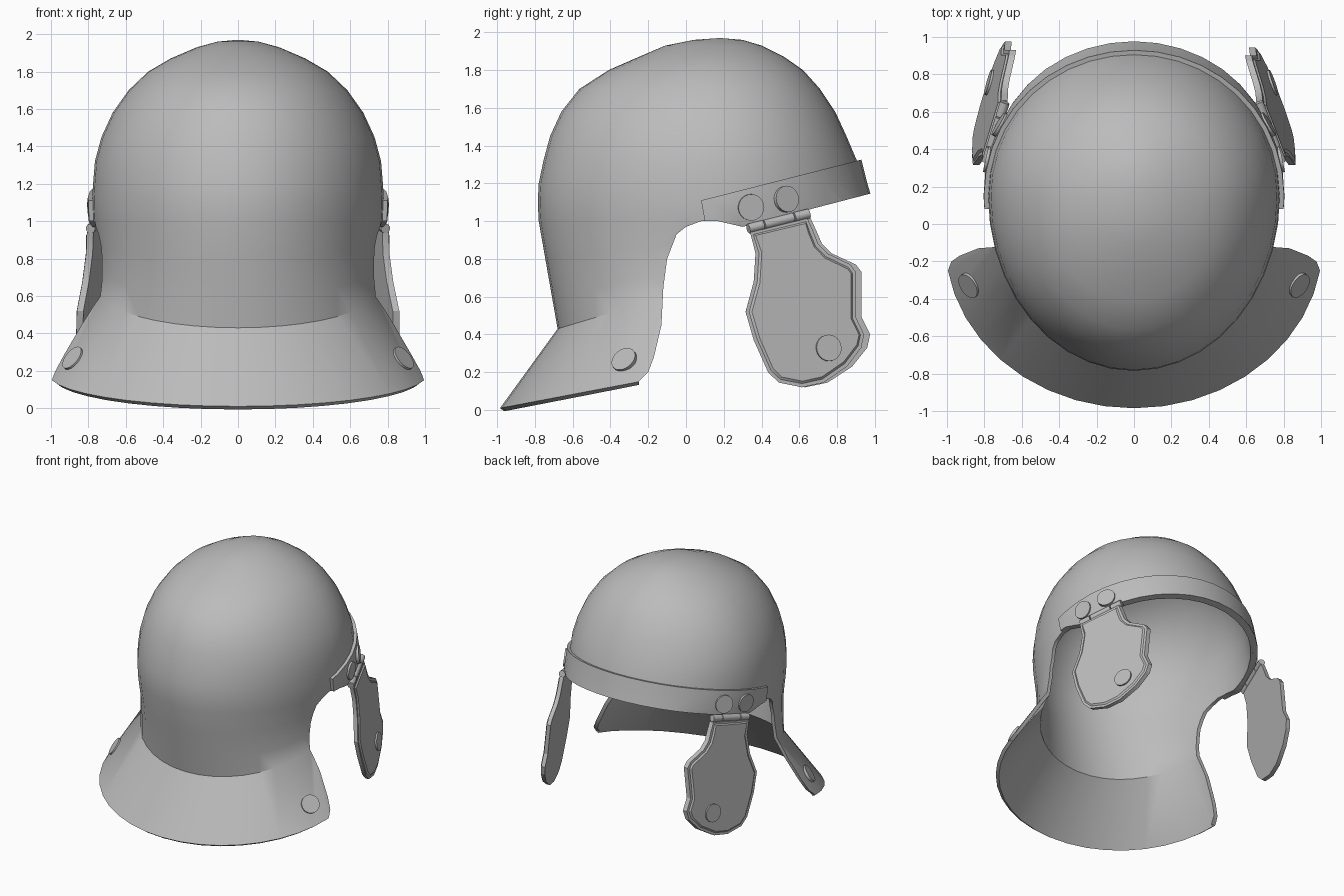
import bpy, bmesh, math
from mathutils import Vector
from mathutils.bvhtree import BVHTree

cube = bpy.data.objects.get("Cube")
if cube:
    bpy.data.objects.remove(cube, do_unlink=True)

STEEL = (0.5, 0.5, 0.5, 1)
steel = bpy.data.materials.new("grey_steel")
steel.use_nodes = True
steel.diffuse_color = STEEL
steel.node_tree.nodes["Principled BSDF"].inputs["Base Color"].default_value = STEEL


def finish(name, bm):
    bmesh.ops.recalc_face_normals(bm, faces=bm.faces)
    mesh = bpy.data.meshes.new(name)
    bm.to_mesh(mesh)
    bm.free()
    obj = bpy.data.objects.new(name, mesh)
    bpy.context.collection.objects.link(obj)
    mesh.materials.append(steel)
    return obj


def select(obj):
    bpy.ops.object.select_all(action='DESELECT')
    obj.select_set(True)
    bpy.context.view_layer.objects.active = obj


def smooth(obj, angle=33):
    select(obj)
    bpy.ops.object.shade_smooth_by_angle(angle=math.radians(angle))


# Bowl rings: height at back, back y, front y, widest y, half width, slope
RINGS = [
    (.01, -.985, .6, -.1, 1.01, .19), (.43, -.68, .6, 0, .75, .3),
    (.6, -.71, .75, .05, .745, .2), (.8, -.745, .9, .1, .75, .1),
    (1, -.78, .985, .15, .775, 0), (1.1, -.785, .965, .15, .78, 0),
    (1.2, -.78, .935, .15, .775, 0), (1.32, -.755, .905, .15, .765, 0),
    (1.45, -.72, .85, .15, .73, 0), (1.58, -.66, .79, .15, .67, 0),
    (1.7, -.565, .71, .15, .585, 0), (1.8, -.41, .62, .14, .48, 0),
    (1.87, -.25, .52, .14, .36, 0), (1.93, -.11, .4, .15, .22, 0),
    (1.96, .04, .3, .17, .11, 0),
]
SEG = 40


def extrude(bm, points, x_at, depth):
    """Raise a side outline of (y, z) points along x; returns the far cap."""
    base = bm.faces.new([bm.verts.new((x_at(y, z), y, z)) for y, z in points])
    out = bmesh.ops.extrude_face_region(bm, geom=[base], use_keep_orig=True)["geom"]
    bmesh.ops.translate(bm, vec=(depth, 0, 0),
                        verts=[v for v in out if isinstance(v, bmesh.types.BMVert)])
    return [f for f in out if isinstance(f, bmesh.types.BMFace)][0]


def shell(name, thickness, offset, outline, operation):
    """Loft the bowl, thicken it, then trim it with a side outline."""
    bm = bmesh.new()
    rows = []
    for z, back, front, mid, half, slope in RINGS:
        row = []
        for i in range(SEG):
            a = math.tau * i / SEG
            c = math.cos(a)
            y = mid + c * ((front - mid) if c > 0 else (mid - back))
            row.append(bm.verts.new((half * math.sin(a), y, z + slope * (y - back))))
        rows.append(row)
    top = bm.verts.new((0, .18, 1.97))
    for i in range(SEG):
        j = (i + 1) % SEG
        for low, high in zip(rows, rows[1:]):
            bm.faces.new((low[i], low[j], high[j], high[i]))
        bm.faces.new((rows[-1][i], rows[-1][j], top))
    bmesh.ops.recalc_face_normals(bm, faces=bm.faces)
    if top.normal.z < 0:
        bmesh.ops.reverse_faces(bm, faces=bm.faces)
    obj = finish(name, bm)

    solid = obj.modifiers.new("thickness", 'SOLIDIFY')
    solid.thickness = thickness
    solid.offset = offset
    bm = bmesh.new()
    extrude(bm, outline, lambda y, z: -2, 4)
    cutter = finish("cutter", bm)
    cutter.hide_render = True
    trim = obj.modifiers.new("trim", 'BOOLEAN')
    trim.operation = operation
    trim.solver = 'EXACT'
    trim.object = cutter
    select(obj)
    for mod in ("thickness", "trim"):
        bpy.ops.object.modifier_apply(modifier=mod)
    bpy.data.objects.remove(cutter, do_unlink=True)
    smooth(obj)
    return obj


# Bowl with neck guard, ear arches and open face
OPENING = [(2, 1.414), (.3, .97), (.17, 1), (.08, 1), (0, .97), (-.05, .93), (-.1, .8),
           (-.12, .65), (-.13, .45), (-.17, .28), (-.2, .2), (-.25, .15), (-.25, -1), (2, -1)]
bowl = shell("bowl_and_neck_guard", .028, -1, OPENING, 'DIFFERENCE')

# Brow band around the face opening
BAND = [(.08, 1.11), (1.3, 1.42), (1.3, 1.23), (.3, .97), (.17, 1), (.1, 1)]
band = shell("brow_band", .035, .4, BAND, 'INTERSECT')

# Tapered crescent strap over the crown
STRAP = [(.1, 1.02), (-.14, 2.1), (-.12, 2.1), (-.11, 1.94), (-.03, 1.8), (.06, 1.64),
         (.14, 1.45), (.24, 1.15), (.24, 1.08)]
shell("crown_strap", .02, 0, STRAP, 'INTERSECT')


def cylinder(name, centre, axis, radius, depth, sides=24):
    bm = bmesh.new()
    bmesh.ops.create_cone(bm, cap_ends=True, segments=sides, radius1=radius,
                          radius2=radius, depth=depth)
    obj = finish(name, bm)
    obj.location = centre
    obj.rotation_euler = Vector(axis).to_track_quat('Z', 'Y').to_euler()
    smooth(obj)


def stud(name, target, near, radius=.07):
    """Seat a flat stud on the nearest point of a surface."""
    bm = bmesh.new()
    bm.from_mesh(target.data)
    spot, normal, _, _ = BVHTree.FromBMesh(bm).find_nearest(Vector(near))
    bm.free()
    cylinder(name, spot, normal, radius, .024)


# Cheek plates with rim, hinge and studs, each side hanging a little differently
CHEEK = [(.34, .94), (.37, .83), (.36, .68), (.315, .52), (.36, .37), (.44, .2), (.5, .145),
         (.63, .12), (.75, .145), (.88, .23), (.96, .33), (.975, .4), (.93, .49), (.93, .73),
         (.9, .77), (.77, .83), (.72, .88), (.69, .95), (.66, 1.015)]

for side, label, swing, stretch in ((1, "left", .36, .95), (-1, "right", .28, 1)):
    def hang(y, z):
        return side * (.79 - swing * (y - .33) - .11 * (z - .95))

    outline = [(.33 + (y - .33) * stretch, z) for y, z in CHEEK]
    bm = bmesh.new()
    cap = extrude(bm, outline, lambda y, z: hang(y, z) - side * .015, side * .035)
    bmesh.ops.recalc_face_normals(bm, faces=bm.faces)
    bmesh.ops.inset_region(bm, faces=[cap], thickness=.02)
    bmesh.ops.inset_region(bm, faces=[cap], thickness=.012, depth=.01)
    cheek = finish(label + "_cheek_plate", bm)
    smooth(cheek, 25)
    stud(label + "_cheek_stud", cheek, (hang(.76, .33) + side * .05, .76, .33))

    # Three hinge knuckles
    start = Vector((hang(.33, .96), .33, .96))
    end = Vector((hang(.65, 1.04), .65, 1.04))
    for k, (a, b) in enumerate(((0, .24), (.26, .74), (.76, 1))):
        cylinder(f"{label}_hinge_knuckle_{k + 1}", start.lerp(end, (a + b) / 2),
                 end - start, .026, (b - a) * (end - start).length, 12)

    # Studs on band and neck guard
    stud(label + "_rear_band_stud", band, (side * .85, .36, 1.07))
    stud(label + "_front_band_stud", band, (side * .78, .57, 1.125))
    stud(label + "_guard_stud", bowl, (side * .9, -.34, .28))
